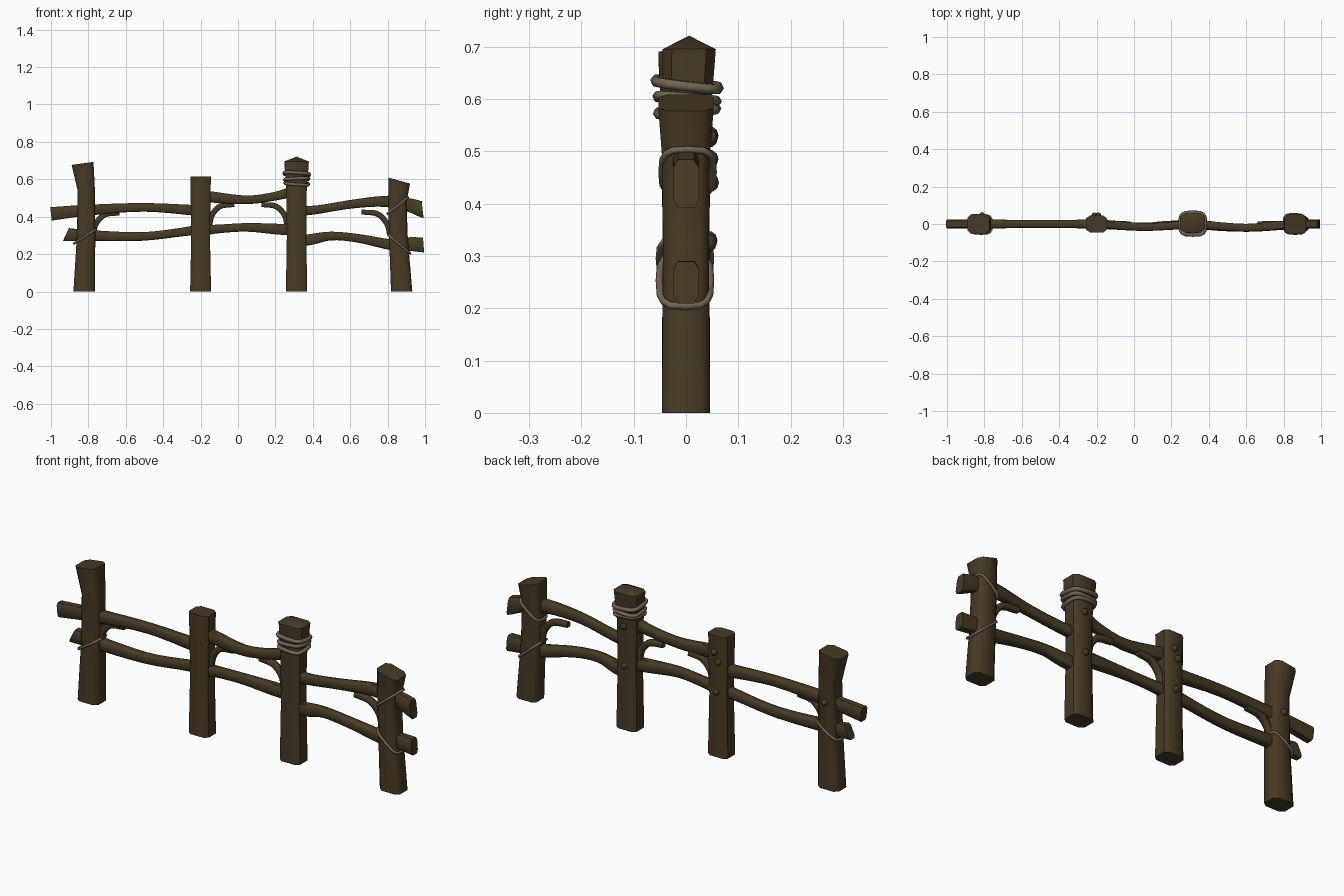
import bpy, bmesh, math
from mathutils import Vector

if "Cube" in bpy.data.objects:
    bpy.data.objects.remove(bpy.data.objects["Cube"])


def material(name, rgb):
    m = bpy.data.materials.new(name)
    m.diffuse_color = (*rgb, 1)
    m.use_nodes = True
    m.node_tree.nodes["Principled BSDF"].inputs["Base Color"].default_value = m.diffuse_color
    return m


WOOD = material("dark brown wood", (0.064, 0.042, 0.018))
ROPE = material("grey tan rope", (0.165, 0.125, 0.083))
Y = Vector((0, 1, 0))


def finish(bm, name, mat, angle=50):
    bmesh.ops.recalc_face_normals(bm, faces=bm.faces[:])
    me = bpy.data.meshes.new(name)
    bm.to_mesh(me)
    bm.free()
    me.materials.append(mat)
    ob = bpy.data.objects.new(name, me)
    bpy.context.collection.objects.link(ob)
    bpy.context.view_layer.objects.active = ob
    ob.select_set(True)
    bpy.ops.object.shade_smooth_by_angle(angle=math.radians(angle))
    ob.select_set(False)


def smooth_path(pts, n):
    # Catmull-Rom interpolation through the control points
    if n == 1:
        return [Vector(p) for p in pts]
    v = [Vector(p) for p in pts]
    v = [2 * v[0] - v[1]] + v + [2 * v[-1] - v[-2]]
    out = []
    for i in range(1, len(v) - 2):
        a, b, c, d = v[i - 1:i + 3]
        for k in range(n):
            t = k / n
            out.append(0.5 * (2 * b + (c - a) * t + (2 * a - 5 * b + 4 * c - d) * t * t
                              + (3 * b - a - 3 * c + d) * t ** 3))
    return out + [v[-2]]


def timber(name, pts, sizes, n=1, skew=(0, 0), chamfer=0.35, post=False, peak=0):
    # loft a chamfered square section along a path lying near the xz plane
    path = smooth_path(pts, n)
    size = smooth_path([(a, b, 0) for a, b in sizes], n)
    k = 1 - chamfer
    section = [(1, -k), (1, k), (k, 1), (-k, 1), (-1, k), (-1, -k), (-k, -1), (k, -1)]
    bm = bmesh.new()
    rings = []
    last = len(path) - 1
    for i, p in enumerate(path):
        t = path[min(i + 1, last)] - path[max(i - 1, 0)]
        t.y = 0
        t = Vector((0, 0, 1)) if post and (i == 0 or peak) else t.normalized()
        side = Y.cross(t)
        s = skew[0] if i == 0 else skew[1] if i == last else 0
        rings.append([bm.verts.new(p + side * a * size[i].x + Y * b * size[i].y
                                   + t * s * a * size[i].x) for a, b in section])
    for r, q in zip(rings, rings[1:]):
        for j in range(8):
            bm.faces.new((r[j], r[(j + 1) % 8], q[(j + 1) % 8], q[j]))
    bm.faces.new(rings[0])
    if peak:
        tip = bm.verts.new(path[-1] + Vector((0, 0, peak)))
        for j in range(8):
            bm.faces.new((rings[-1][j], rings[-1][(j + 1) % 8], tip))
    else:
        bm.faces.new(rings[-1])
    finish(bm, name, WOOD)


# posts
timber("post_far_left", [(-.822, 0, 0), (-.812, 0, .3), (-.811, 0, .54), (-.831, 0, .685)],
       [(.058, .046), (.049, .045), (.046, .046), (.059, .053)], post=True)
timber("post_mid_left", [(-.2, 0, 0), (-.2, 0, .3), (-.2, 0, .615)],
       [(.056, .045), (.05, .042), (.055, .045)], post=True)
timber("post_mid_right", [(.313, 0, 0), (.313, 0, .3), (.313, 0, .53), (.313, .006, .695)],
       [(.057, .046), (.052, .043), (.054, .044), (.066, .051)], post=True, peak=.026)
timber("post_far_right", [(.875, 0, 0), (.858, 0, .28), (.852, 0, .48), (.862, 0, .593)],
       [(.057, .046), (.05, .044), (.049, .045), (.059, .053)], post=True, skew=(0, -.18))

# rails, thick at the ends and slim in the middle
E, J, M = (.036, .024), (.029, .024), (.023, .021)
timber("upper_rail_left", [(-1, 0, .415), (-.8, 0, .435), (-.5, 0, .45), (-.2, 0, .432)],
       [E, J, M, J], 4)
timber("upper_rail_middle", [(-.2, 0, .515), (-.12, -.005, .503), (.05, -.016, .49), (.2, -.01, .51), (.31, 0, .54)],
       [J, J, M, M, J], 4)
timber("upper_rail_right", [(.31, 0, .43), (.42, -.008, .437), (.6, -.02, .466), (.78, -.008, .482), (.91, 0, .463), (.987, 0, .438)],
       [J, M, M, J, (.036, .024), (.042, .025)], 4, skew=(0, .5))
timber("lower_rail_left", [(-.92, 0, .305), (-.8, 0, .3), (-.52, 0, .294), (-.3, 0, .318), (-.2, 0, .333)],
       [(.035, .024), J, M, M, J], 4, skew=(-.4, 0))
timber("lower_rail_middle", [(-.2, 0, .325), (-.1, -.005, .335), (.05, -.014, .343), (.22, -.005, .333), (.31, 0, .33)],
       [J, M, M, J, J], 4)
timber("lower_rail_right", [(.31, 0, .265), (.4, -.008, .28), (.5, -.018, .297), (.64, -.02, .285), (.82, -.005, .25), (.91, 0, .254), (.992, 0, .249)],
       [J, J, M, M, J, (.036, .024), (.04, .024)], 4, skew=(0, .15))

# curved braces between post and upper rail: (post face x, foot z, direction)
for name, x, z, d, reach, rise in (("far_left", -.775, .31, 1, .14, .11),
                                   ("mid_left", -.155, .355, 1, .135, .11),
                                   ("mid_right", .265, .355, -1, .14, .11),
                                   ("far_right", .815, .3, -1, .155, .125)):
    pts = [(x, 0, z), (x + d * reach * .12, 0, z + rise * .5),
           (x + d * reach * .45, 0, z + rise * .92), (x + d * reach, 0, z + rise)]
    timber("brace_" + name, pts, [(.017, .016), (.015, .016), (.015, .016), (.013, .014)], 4)

# pegs on the back of the posts
for i, (x, y, z) in enumerate(((-.812, .046, .44), (-.19, .045, .53), (-.212, .045, .485), (-.2, .043, .33),
                               (.318, .044, .525), (.313, .042, .325))):
    bm = bmesh.new()
    bmesh.ops.create_uvsphere(bm, u_segments=6, v_segments=5, radius=.018)
    for v in bm.verts:
        v.co = Vector((v.co.x, v.co.z * .95, v.co.y)) + Vector((x, y, z))
    finish(bm, f"peg_{i + 1}", WOOD)


def rope_loop(name, cx, cz, hx, hy, slope, r, tilt=0, cy=0):
    # closed round tube hugging a post, sloping across x and tilted along y
    n, sides = 16, 6
    bm = bmesh.new()
    path = []
    for i in range(n):
        a = 2 * math.pi * i / n
        c, s = math.cos(a), math.sin(a)
        x = math.copysign(abs(c) ** .55, c) * hx
        y = math.copysign(abs(s) ** .55, s) * hy
        path.append(Vector((cx + x, cy + y, cz + slope * x + tilt * y)))
    normal = Vector((-slope, -tilt, 1)).normalized()
    rings = []
    for i, p in enumerate(path):
        t = (path[(i + 1) % n] - path[i - 1]).normalized()
        out = t.cross(normal)
        rings.append([bm.verts.new(p + r * (out * math.cos(b) + normal * math.sin(b)))
                      for b in (2 * math.pi * j / sides for j in range(sides))])
    for i in range(n):
        q, w = rings[i], rings[(i + 1) % n]
        for j in range(sides):
            bm.faces.new((q[j], q[(j + 1) % sides], w[(j + 1) % sides], w[j]))
    finish(bm, name, ROPE, 80)


# rope coils near the top of one post, and diagonal ties on the outer posts
rope_loop("rope_coil_top", .314, .628, .067, .060, -.06, .0105, -.12, .002)
rope_loop("rope_coil_middle", .314, .600, .064, .057, .05, .0095, -.08, .002)
rope_loop("rope_coil_bottom", .314, .577, .063, .056, -.06, .0095, .08, .002)
rope_loop("rope_tie_upper_right", .855, .460, .054, .049, .8, .007, 0, .003)
rope_loop("rope_tie_lower_right", .862, .253, .058, .049, -.85, .007, 0, -.002)
rope_loop("rope_tie_left", -.818, .295, .058, .049, .65, .007, 0, -.002)
